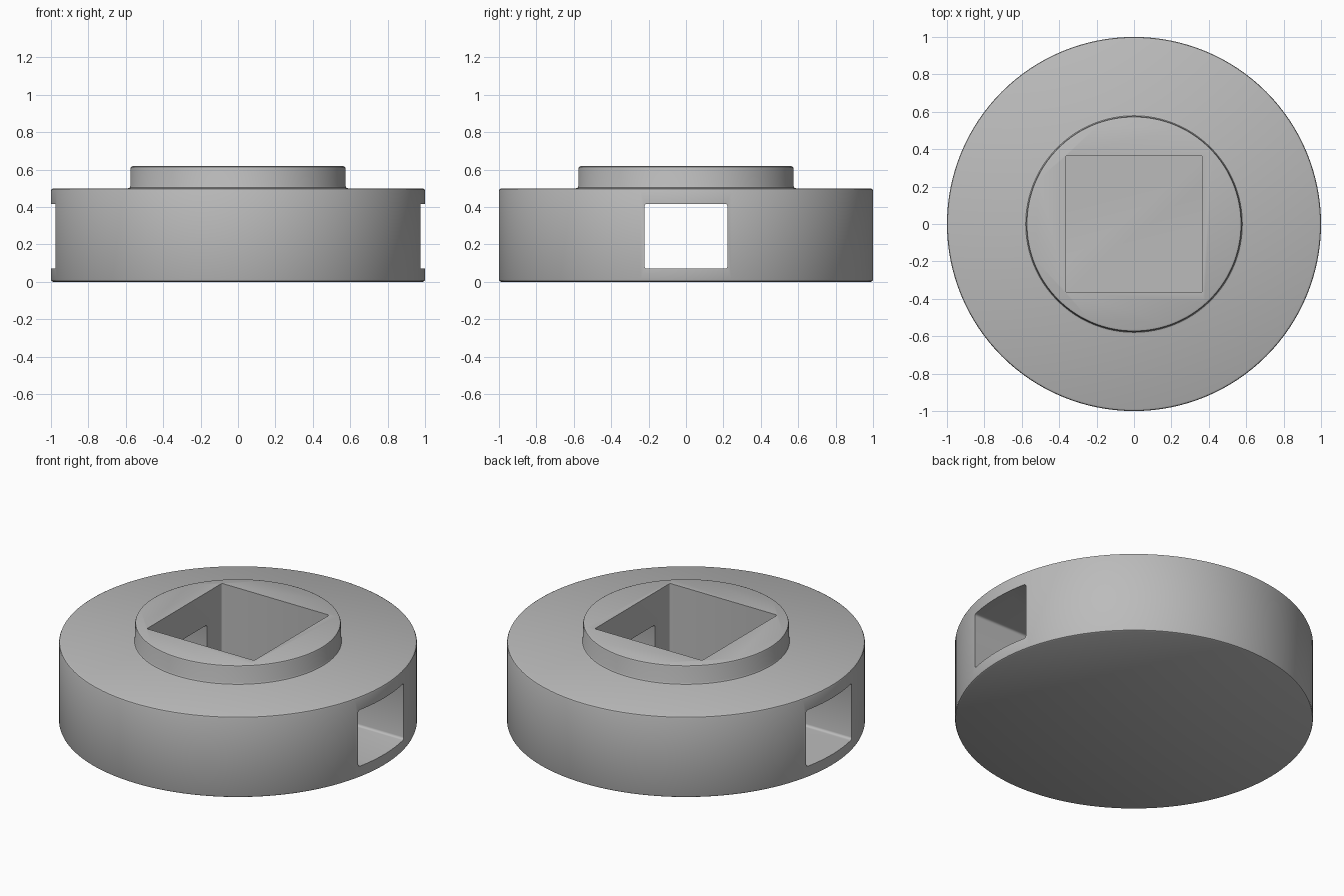
import bpy, bmesh, math
from mathutils import Matrix

if "Cube" in bpy.data.objects:
    bpy.data.objects.remove(bpy.data.objects["Cube"])

grey = bpy.data.materials.new("plain grey")
grey.use_nodes = True
colour = (0.5, 0.5, 0.5, 1)
grey.diffuse_color = colour
grey.node_tree.nodes["Principled BSDF"].inputs["Base Color"].default_value = colour


def make_object(name, bm):
    bmesh.ops.recalc_face_normals(bm, faces=bm.faces)
    mesh = bpy.data.meshes.new(name)
    bm.to_mesh(mesh)
    bm.free()
    mesh.materials.append(grey)
    obj = bpy.data.objects.new(name, mesh)
    bpy.context.collection.objects.link(obj)
    return obj


def lathe(name, profile, sides=128):
    bm = bmesh.new()
    rings = []
    for r, z in profile:
        rings.append([bm.verts.new((r * math.cos(a), r * math.sin(a), z))
                      for a in (math.tau * i / sides for i in range(sides))])
    for low, high in zip(rings, rings[1:]):
        for i in range(sides):
            j = (i + 1) % sides
            bm.faces.new((low[i], low[j], high[j], high[i]))
    bm.faces.new(rings[0])
    bm.faces.new(rings[-1])
    return make_object(name, bm)


def rounded_box(name, lo, hi, axis, radius):
    # Box with only the edges along one axis rounded
    bm = bmesh.new()
    size = [b - a for a, b in zip(lo, hi)]
    mid = [(a + b) / 2 for a, b in zip(lo, hi)]
    bmesh.ops.create_cube(bm, size=1, matrix=Matrix.Translation(mid) @ Matrix.Diagonal((*size, 1)))
    edges = [e for e in bm.edges
             if abs((e.verts[0].co - e.verts[1].co)[axis]) > size[axis] * 0.9]
    bmesh.ops.bevel(bm, geom=edges, offset=radius, segments=3, profile=0.5, affect='EDGES')
    return make_object(name, bm)


def cut(target, cutter):
    mod = target.modifiers.new("cut", 'BOOLEAN')
    mod.object = cutter
    mod.operation = 'DIFFERENCE'
    mod.solver = 'EXACT'
    bpy.context.view_layer.objects.active = target
    bpy.ops.object.modifier_apply(modifier=mod.name)
    bpy.data.objects.remove(cutter)


# Round body with a raised collar, edges slightly softened
body = lathe("round_body", [
    (0.99, 0), (0.997, 0.004), (1, 0.012),
    (1, 0.488), (0.997, 0.495), (0.988, 0.5),
    (0.588, 0.5), (0.579, 0.503), (0.575, 0.512),
    (0.575, 0.606), (0.572, 0.614), (0.563, 0.618)])

# Square pit from the top and a tunnel from side to side
cut(body, rounded_box("pit_cutter", (-0.366, -0.366, 0.07), (0.366, 0.366, 0.8), 2, 0.01))
cut(body, rounded_box("tunnel_cutter", (-1.2, -0.222, 0.07), (1.2, 0.222, 0.417), 0, 0.014))

bpy.ops.object.select_all(action='DESELECT')
body.select_set(True)
bpy.context.view_layer.objects.active = body
bpy.ops.object.shade_smooth_by_angle(angle=math.radians(35))
